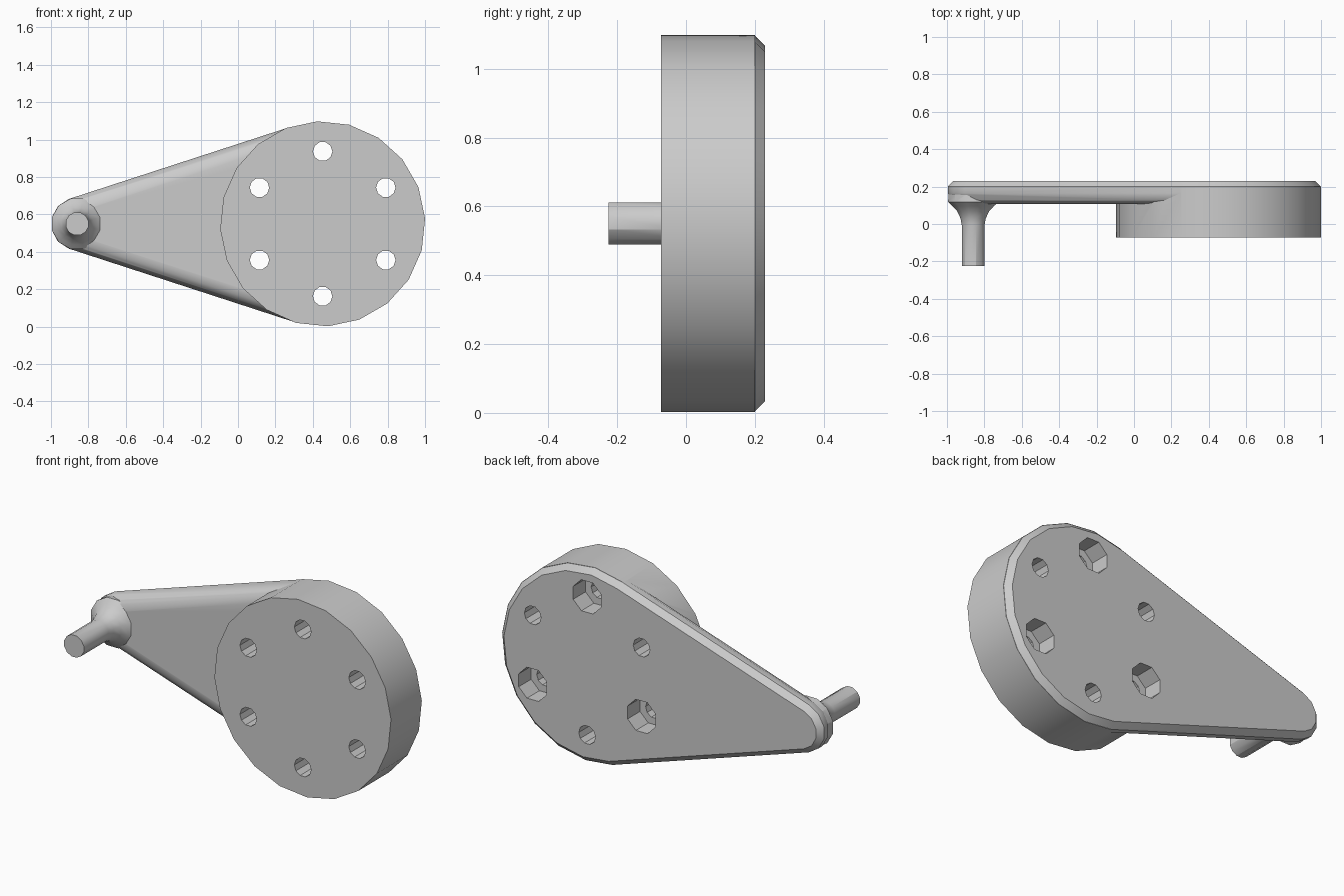
import bpy, bmesh, math

if "Cube" in bpy.data.objects:
    bpy.data.objects.remove(bpy.data.objects["Cube"])

HUB = (0.4525, 0.55)      # x, z of the large end
TIP = (-0.86, 0.55)       # x, z of the pin end
HUB_R, TIP_R = 0.547, 0.14

grey = bpy.data.materials.new("plain_grey")
grey.use_nodes = True
grey.diffuse_color = (0.6, 0.6, 0.6, 1)
grey.node_tree.nodes["Principled BSDF"].inputs["Base Color"].default_value = (0.6, 0.6, 0.6, 1)


def arc(centre, r, y, start, end, steps):
    """Points on an arc in the xz plane at depth y, both ends included."""
    angles = [math.radians(start + (end - start) * i / steps) for i in range(steps + 1)]
    return [(centre[0] + r * math.cos(a), y, centre[1] + r * math.sin(a)) for a in angles]


def circle(centre, r, y, sides, turn=0):
    return arc(centre, r, y, turn, turn + 360, sides)[:-1]


def loft(name, rings):
    """Bridge matching rings and cap both ends."""
    bm = bmesh.new()
    loops = [[bm.verts.new(p) for p in ring] for ring in rings]
    for a, b in zip(loops, loops[1:]):
        for i in range(len(a)):
            j = (i + 1) % len(a)
            bm.faces.new((a[i], a[j], b[j], b[i]))
    bm.faces.new(loops[0])
    bm.faces.new(loops[-1])
    bmesh.ops.recalc_face_normals(bm, faces=bm.faces)
    mesh = bpy.data.meshes.new(name)
    bm.to_mesh(mesh)
    bm.free()
    mesh.materials.append(grey)
    ob = bpy.data.objects.new(name, mesh)
    bpy.context.collection.objects.link(ob)
    return ob


def combine(target, tool, operation):
    """Apply a boolean and discard the tool."""
    mod = target.modifiers.new(operation, 'BOOLEAN')
    mod.operation, mod.solver, mod.object = operation, 'EXACT', tool
    bpy.context.view_layer.objects.active = target
    bpy.ops.object.modifier_apply(modifier=mod.name)
    bpy.data.objects.remove(tool)


def arm_outline(inset, y):
    """Teardrop around hub and tip, moved inward by inset."""
    return (arc(HUB, HUB_R - inset, y, -105, 111, 12)
            + arc(TIP, TIP_R - inset, y, 108, 252, 5))


# Teardrop arm: chamfered back, rounded front edge
section = [(0.03, 0.23), (0, 0.2), (0, 0.165), (0.02, 0.128), (0.045, 0.112), (0.08, 0.107)]
arm = loft("crank_arm", [arm_outline(inset, y) for inset, y in section])

# Thick round hub
hub = loft("hub", [circle(HUB, 0.5485, y, 20, 3) for y in (-0.073, 0.2)])
combine(arm, hub, 'UNION')

# Pin with a flared foot
foot = [(0.135, 0.165), (0.139, 0.118), (0.115, 0.096), (0.088, 0.068),
        (0.07, 0.03), (0.063, -0.005), (0.063, -0.225)]
pin = loft("pivot_pin", [circle(TIP, r, y, 12, 15) for r, y in foot])
combine(arm, pin, 'UNION')

# Bolt holes, every second one counterbored from the back
for i in range(6):
    a = math.radians(90 + 60 * i)
    spot = (HUB[0] + 0.39 * math.cos(a), HUB[1] + 0.387 * math.sin(a))
    combine(arm, loft("hole", [circle(spot, 0.052, y, 10) for y in (-0.3, 0.4)]), 'DIFFERENCE')
    if i % 2 == 0:
        combine(arm, loft("bore", [circle(spot, 0.094, y, 8, 22) for y in (0.12, 0.4)]), 'DIFFERENCE')

bpy.ops.object.select_all(action='DESELECT')
arm.select_set(True)
bpy.context.view_layer.objects.active = arm
bpy.ops.object.shade_smooth_by_angle(angle=math.radians(30))
